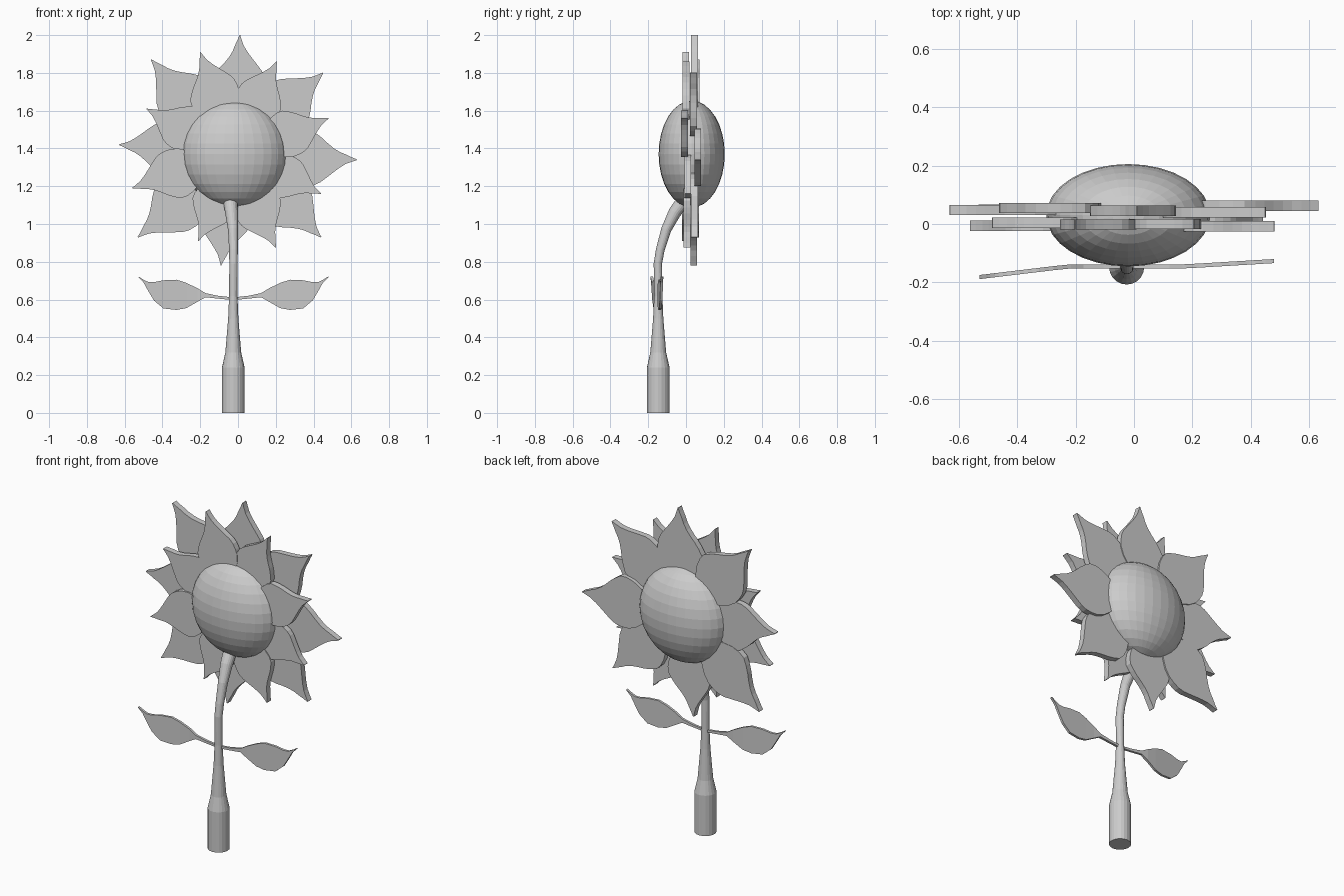
import bpy, bmesh, math
from mathutils import Vector

if "Cube" in bpy.data.objects:
    bpy.data.objects.remove(bpy.data.objects["Cube"])

CX, CZ = -0.02, 1.37          # flower centre in the front plane


def make_object(name, bm):
    bmesh.ops.recalc_face_normals(bm, faces=bm.faces)
    mesh = bpy.data.meshes.new(name)
    bm.to_mesh(mesh)
    bm.free()
    ob = bpy.data.objects.new(name, mesh)
    bpy.context.collection.objects.link(ob)
    return ob


def blade(name, pairs, thick):
    """Closed strip through pairs of edge points, given thickness along y."""
    bm = bmesh.new()
    h = Vector((0, thick / 2, 0))
    rings = [[bm.verts.new(p) for p in (a - h, b - h, b + h, a + h)] for a, b in pairs]
    for r, s in zip(rings, rings[1:]):
        for i in range(4):
            j = (i + 1) % 4
            bm.faces.new((r[i], r[j], s[j], s[i]))
    bm.faces.new(rings[0])
    bm.faces.new(rings[-1])
    return make_object(name, bm)


# Petal half-width along its length (fractions of tip radius)
PETAL = [(0.28, 0.04), (0.34, 0.105), (0.40, 0.165), (0.47, 0.21), (0.54, 0.232),
         (0.60, 0.232), (0.66, 0.21), (0.71, 0.18), (0.76, 0.138), (0.81, 0.098),
         (0.86, 0.064), (0.91, 0.038), (0.96, 0.017), (1.0, 0.003)]


def petal(name, tip_x, tip_z, y, hook):
    axis = Vector((tip_x - CX, 0, tip_z - CZ))
    length = axis.length
    side = Vector((-axis.z, 0, axis.x))
    origin = Vector((CX, y, CZ))
    pairs = []
    for t, w in PETAL:
        bend = hook * (max(0, 0.9 - t) - 0.0) * max(0, t - 0.6) * 4
        mid = origin + axis * t + side * bend
        pairs.append((mid - side * w, mid + side * w))
    return blade(name, pairs, 0.035)


# Back row of large petals, front row of smaller ones: tip x, tip z, depth
back = [(0.01, 2.00, 0.045), (0.45, 1.80, 0.04), (0.63, 1.34, 0.062), (0.44, 0.93, 0.045),
        (-0.09, 0.78, 0.042), (-0.53, 0.93, 0.05), (-0.63, 1.42, 0.048), (-0.46, 1.87, 0.055)]
front = [(-0.20, 1.91, -0.002), (0.205, 1.86, 0.0), (0.48, 1.56, -0.008), (0.44, 1.16, 0.01),
         (0.20, 0.875, 0.005), (-0.21, 0.91, -0.004), (-0.56, 1.19, -0.006), (-0.485, 1.61, 0.004)]
for row, tips in (("back", back), ("front", front)):
    for i, (x, z, y) in enumerate(tips):
        petal(f"{row}_petal_{i + 1}", x, z, y, 0.2 if i % 2 else -0.2)

# Seed head
bpy.ops.mesh.primitive_uv_sphere_add(segments=32, ring_count=16, radius=1,
                                     location=(CX, 0.03, CZ))
head = bpy.context.object
head.name = "seed_head"
head.scale = (0.28, 0.175, 0.283)

# Stem: x, y, z, radius along its path, swept as a tube
path = [(-0.025, -0.147, 0, 0.06), (-0.025, -0.147, 0.24, 0.06), (-0.025, -0.147, 0.32, 0.042),
        (-0.025, -0.147, 0.50, 0.027), (-0.025, -0.147, 0.62, 0.022), (-0.024, -0.149, 0.79, 0.022),
        (-0.024, -0.137, 0.86, 0.023), (-0.026, -0.105, 0.97, 0.027), (-0.034, -0.06, 1.06, 0.034),
        (-0.04, -0.015, 1.12, 0.038)]
bm = bmesh.new()
SIDES = 20
rings = []
for i, (x, y, z, r) in enumerate(path):
    a, b = path[max(i - 1, 0)], path[min(i + 1, len(path) - 1)]
    tangent = (Vector(b[:3]) - Vector(a[:3])).normalized()
    v = tangent.cross(Vector((1, 0, 0))).normalized()
    u = v.cross(tangent)
    rings.append([bm.verts.new(Vector((x, y, z))
                               + r * (u * math.cos(k) + v * math.sin(k)))
                  for k in (2 * math.pi * s / SIDES for s in range(SIDES))])
for r, s in zip(rings, rings[1:]):
    for i in range(SIDES):
        j = (i + 1) % SIDES
        bm.faces.new((r[i], r[j], s[j], s[i]))
bm.faces.new(rings[0])
bm.faces.new(rings[-1])
make_object("stem", bm)

# Leaves: distance from stem, lower z, upper z; mirrored, with different bends
LEAF = [(0, 0.597, 0.611), (0.08, 0.605, 0.62), (0.147, 0.612, 0.634), (0.19, 0.588, 0.66),
        (0.248, 0.555, 0.688), (0.30, 0.545, 0.705), (0.37, 0.553, 0.702), (0.42, 0.595, 0.692),
        (0.45, 0.645, 0.693), (0.475, 0.69, 0.705), (0.503, 0.718, 0.722)]
for name, sx, slope in (("left_leaf", -1, -0.12), ("right_leaf", 1, 0.06)):
    pairs = []
    for u, lo, hi in LEAF:
        y = -0.145 + slope * max(0, u - 0.2)
        x = -0.025 + sx * u
        pairs.append((Vector((x, y, lo)), Vector((x, y, hi))))
    blade(name, pairs, 0.014)
